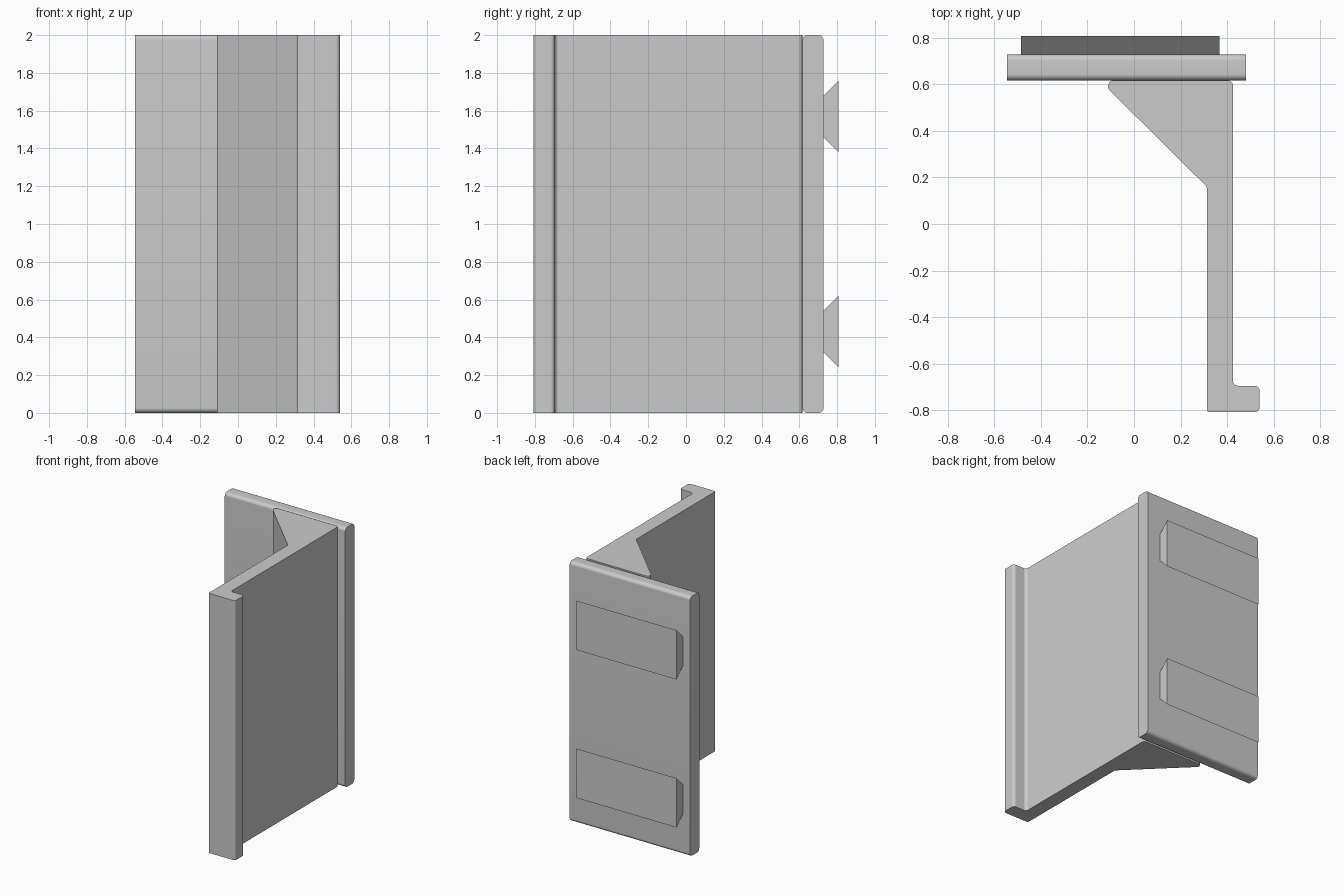
import bpy, bmesh, math
from mathutils import Vector

cube = bpy.data.objects.get("Cube")
if cube:
    bpy.data.objects.remove(cube, do_unlink=True)

GREY = (0.6, 0.6, 0.6, 1)
grey = bpy.data.materials.new("plain_grey")
grey.use_nodes = True
grey.diffuse_color = GREY
grey.node_tree.nodes["Principled BSDF"].inputs["Base Color"].default_value = GREY


def rounded(corners, steps=7):
    """Replace each (a, b, radius) corner with a tangent arc."""
    out = []
    for i, (a, b, r) in enumerate(corners):
        p = Vector((a, b))
        if r == 0:
            out.append(p)
            continue
        u = (Vector(corners[i - 1][:2]) - p).normalized()
        v = (Vector(corners[(i + 1) % len(corners)][:2]) - p).normalized()
        half = math.acos(u.dot(v)) / 2
        centre = p + (u + v).normalized() * r / math.sin(half)
        start = p + u * r / math.tan(half) - centre
        end = p + v * r / math.tan(half) - centre
        for k in range(steps + 1):
            out.append(centre + start.lerp(end, k / steps).normalized() * r)
    return out


def extrude(name, profile, place, low, high):
    """Sweep a 2D profile from low to high; place maps (a, b, sweep) to 3D."""
    bm = bmesh.new()
    face = bm.faces.new([bm.verts.new(place(p.x, p.y, low)) for p in profile])
    made = bmesh.ops.extrude_face_region(bm, geom=[face], use_keep_orig=True)["geom"]
    shift = Vector(place(0, 0, high)) - Vector(place(0, 0, low))
    bmesh.ops.translate(bm, vec=shift,
                        verts=[g for g in made if isinstance(g, bmesh.types.BMVert)])
    bmesh.ops.recalc_face_normals(bm, faces=bm.faces)
    mesh = bpy.data.meshes.new(name)
    bm.to_mesh(mesh)
    bm.free()
    mesh.materials.append(grey)
    obj = bpy.data.objects.new(name, mesh)
    bpy.context.collection.objects.link(obj)
    bpy.ops.object.select_all(action="DESELECT")
    obj.select_set(True)
    bpy.context.view_layer.objects.active = obj
    bpy.ops.object.shade_smooth_by_angle(angle=math.radians(30))


def along_z(a, b, s):
    return (a, b, s)


def along_x(a, b, s):
    return (s, a, b)


FRONT, JOIN, BACK, TAIL = -0.808, 0.617, 0.728, 0.808
R = 0.022

# Upright web with a gusset at the back and a hooked lip at the front
web = [(0.425, JOIN, R), (-0.148, JOIN, 0.025), (0.313, 0.16, R),
       (0.313, FRONT, R / 2), (0.54, FRONT, R), (0.54, -0.695, R),
       (0.425, -0.695, R)]
extrude("hooked_web", rounded(web), along_z, 0, 2)

# Back plate with rounded top and bottom edges
plate = [(JOIN, 0, 0.026), (BACK, 0, 0.026), (BACK, 2, 0.026), (JOIN, 2, 0.026)]
extrude("back_plate", rounded(plate), along_x, -0.545, 0.482)

# Two dovetail rails across the back
for name, z in (("lower_dovetail", 0.43), ("upper_dovetail", 1.57)):
    tail = [(BACK, z - 0.11, 0), (TAIL, z - 0.19, 0),
            (TAIL, z + 0.19, 0), (BACK, z + 0.11, 0)]
    extrude(name, rounded(tail), along_x, -0.485, 0.368)
